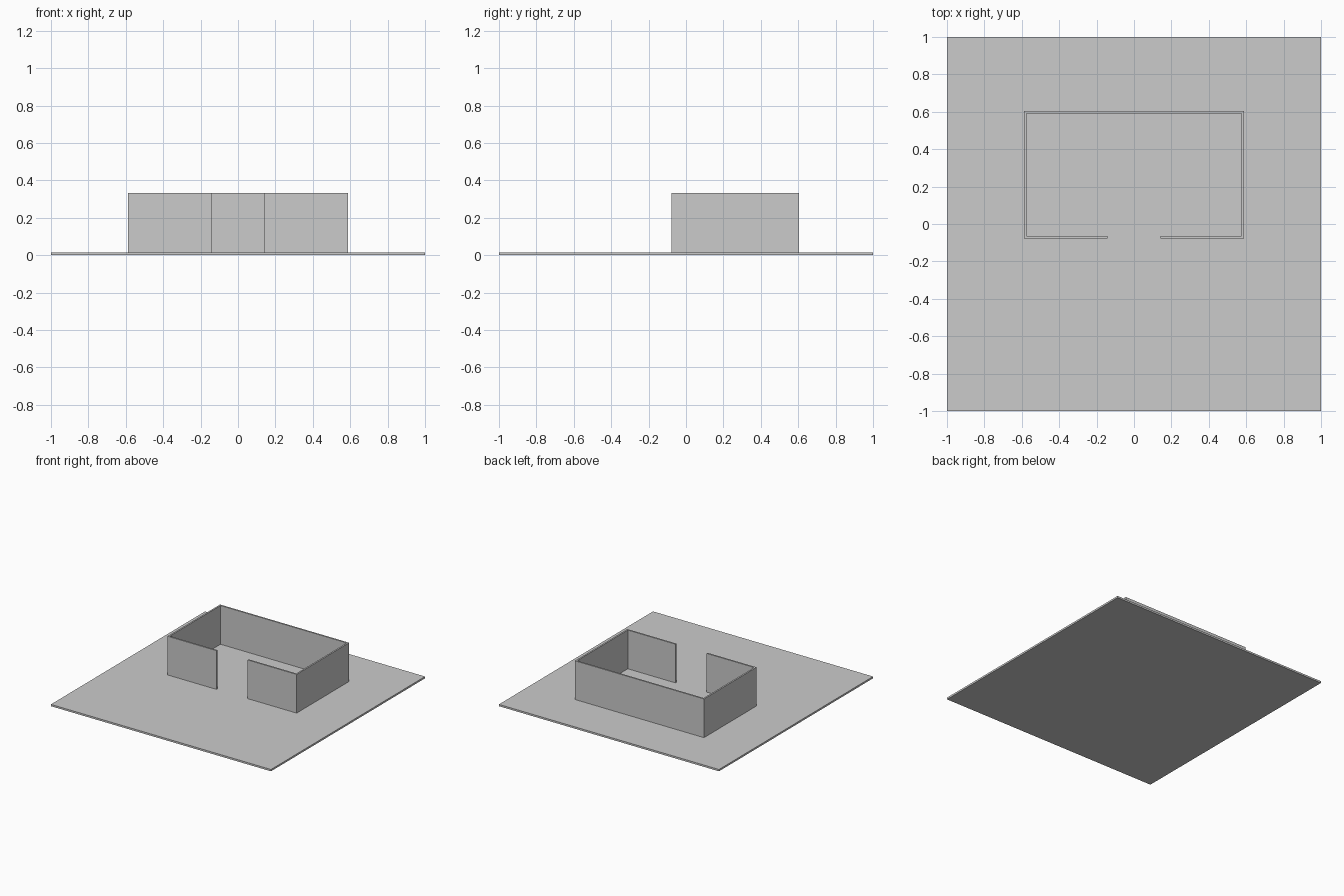
import bpy
import bmesh

cube = bpy.data.objects.get("Cube")
if cube:
    bpy.data.objects.remove(cube, do_unlink=True)

grey = bpy.data.materials.new("plain grey")
grey.use_nodes = True
colour = (0.6, 0.6, 0.6, 1)
grey.diffuse_color = colour
grey.node_tree.nodes["Principled BSDF"].inputs["Base Color"].default_value = colour


def extrude_outline(name, outline, bottom, top):
    """Raise a flat outline into a solid between two heights."""
    bm = bmesh.new()
    face = bm.faces.new([bm.verts.new((x, y, bottom)) for x, y in outline])
    result = bmesh.ops.extrude_face_region(bm, geom=[face])
    raised = [v for v in result["geom"] if isinstance(v, bmesh.types.BMVert)]
    bmesh.ops.translate(bm, verts=raised, vec=(0, 0, top - bottom))
    bmesh.ops.recalc_face_normals(bm, faces=bm.faces)
    mesh = bpy.data.meshes.new(name)
    bm.to_mesh(mesh)
    bm.free()
    mesh.materials.append(grey)
    obj = bpy.data.objects.new(name, mesh)
    bpy.context.collection.objects.link(obj)
    return obj


GROUND_TOP = 0.015
WALL_TOP = 0.333
THICK = 0.013
HALF_WIDTH = 0.587
FRONT, BACK = -0.077, 0.605
DOOR = 0.142

# Ground slab
extrude_outline("ground_slab", [(-1, -1), (1, -1), (1, 1), (-1, 1)], 0, GROUND_TOP)

# Room walls: one continuous ring, open at the front doorway
left_half = [
    (DOOR, FRONT), (HALF_WIDTH, FRONT), (HALF_WIDTH, BACK),
]
left_inner = [
    (HALF_WIDTH - THICK, BACK - THICK),
    (HALF_WIDTH - THICK, FRONT + THICK),
    (DOOR, FRONT + THICK),
]
right_half = [(-x, y) for x, y in reversed(left_half)]
right_inner = [(-x, y) for x, y in reversed(left_inner)]
extrude_outline("room_walls", left_half + right_half + right_inner + left_inner,
                GROUND_TOP, WALL_TOP)
